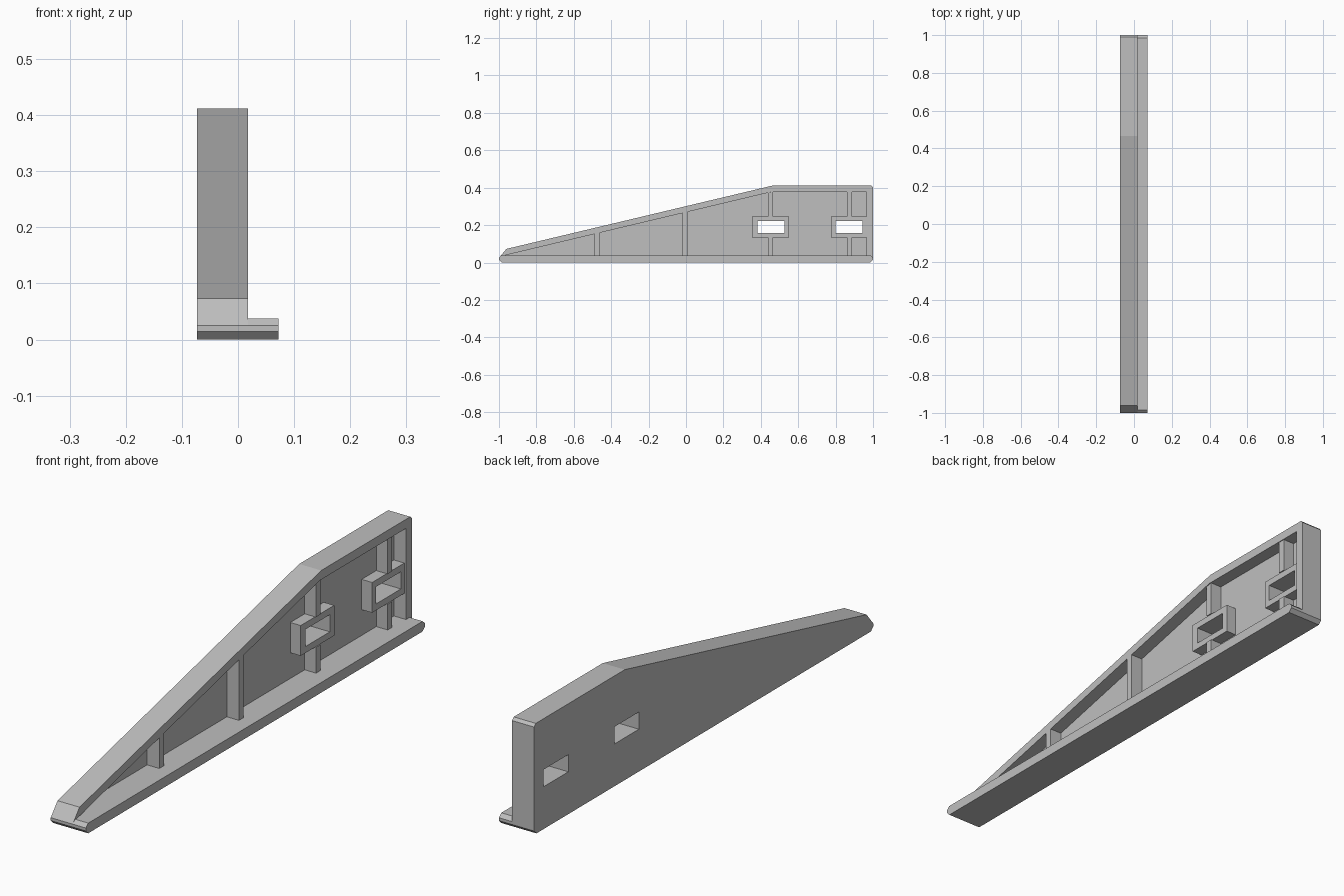
import bpy, bmesh

cube = bpy.data.objects.get("Cube")
if cube:
    bpy.data.objects.remove(cube, do_unlink=True)

grey = bpy.data.materials.new("plain grey")
grey.use_nodes = True
colour = (0.52, 0.52, 0.52, 1)
grey.diffuse_color = colour
grey.node_tree.nodes["Principled BSDF"].inputs["Base Color"].default_value = colour

# Depth levels across the bracket, from its flat back to the foot edge
BACK, PLATE, BOSS, RIB, RIM, FOOT = -0.073, -0.032, 0.011, 0.015, 0.018, 0.072
FLOOR, CEILING = 0.038, 0.378


def extrude(name, profile, x0, x1):
    """Extrude a (y, z) outline along x."""
    bm = bmesh.new()
    face = bm.faces.new([bm.verts.new((x0, y, z)) for y, z in profile])
    result = bmesh.ops.extrude_face_region(bm, geom=[face])
    moved = [v for v in result["geom"] if isinstance(v, bmesh.types.BMVert)]
    bmesh.ops.translate(bm, verts=moved, vec=(x1 - x0, 0, 0))
    bmesh.ops.recalc_face_normals(bm, faces=bm.faces)
    mesh = bpy.data.meshes.new(name)
    bm.to_mesh(mesh)
    bm.free()
    mesh.materials.append(grey)
    obj = bpy.data.objects.new(name, mesh)
    bpy.context.collection.objects.link(obj)
    return obj


def block(name, y0, y1, z0, z1, x0, x1):
    return extrude(name, [(y0, z0), (y1, z0), (y1, z1), (y0, z1)], x0, x1)


def cut(obj, cutter):
    """Subtract the cutter and bake the result."""
    mod = obj.modifiers.new("cut", "BOOLEAN")
    mod.operation = "DIFFERENCE"
    mod.solver = "EXACT"
    mod.object = cutter
    bpy.context.view_layer.update()
    graph = bpy.context.evaluated_depsgraph_get()
    mesh = bpy.data.meshes.new_from_object(obj.evaluated_get(graph))
    obj.modifiers.clear()
    obj.data = mesh


def ceiling(y):
    """Height of the pocket's sloping roof."""
    return min(CEILING, FLOOR + (y + 0.97) * 0.238)


# Wedge body with a pocket leaving a back plate and a rim
body = extrude("wedge_body", [
    (-0.986, 0), (0.986, 0), (1, 0.014), (1, 0.402), (0.99, 0.412),
    (0.465, 0.412), (-0.96, 0.073), (-1, 0.025), (-1, 0.014)], BACK, RIM)
pocket = extrude("pocket_cutter", [
    (-0.97, FLOOR), (0.965, FLOOR), (0.965, CEILING), (0.4586, CEILING)],
    PLATE, RIM + 0.1)
cut(body, pocket)

# Chamfered foot flange running along the open side
extrude("foot_flange", [
    (-0.986, 0), (0.986, 0), (1, 0.014), (1, 0.025), (0.986, FLOOR),
    (-0.986, FLOOR), (-1, 0.025), (-1, 0.014)], RIM, FOOT)

# Tall stiffening ribs under the slope
for name, y in (("front_rib", -0.49), ("middle_rib", -0.02)):
    end = y + 0.027
    extrude(name, [(y, FLOOR), (end, FLOOR), (end, ceiling(end)), (y, ceiling(y))],
            PLATE, RIM)

# Slotted bosses, each held by an upper and a lower rib
cutters = [pocket]
for name, y0, y1, s0, s1, r in (
        ("middle", 0.354, 0.552, 0.382, 0.526, 0.439),
        ("rear", 0.775, 0.965, 0.798, 0.945, 0.861)):
    boss = block(name + "_slot_boss", y0, y1, 0.134, 0.247, PLATE, BOSS)
    slot = block(name + "_slot_cutter", s0, s1, 0.158, 0.222, BACK - 0.1, FOOT)
    cut(boss, slot)
    cut(body, slot)
    cutters.append(slot)
    end = r + 0.027
    block(name + "_lower_rib", r, end, FLOOR, 0.134, PLATE, RIB)
    extrude(name + "_upper_rib", [
        (r, 0.247), (end, 0.247), (end, ceiling(end)), (r, ceiling(r))], PLATE, RIB)

for cutter in cutters:
    bpy.data.objects.remove(cutter, do_unlink=True)
